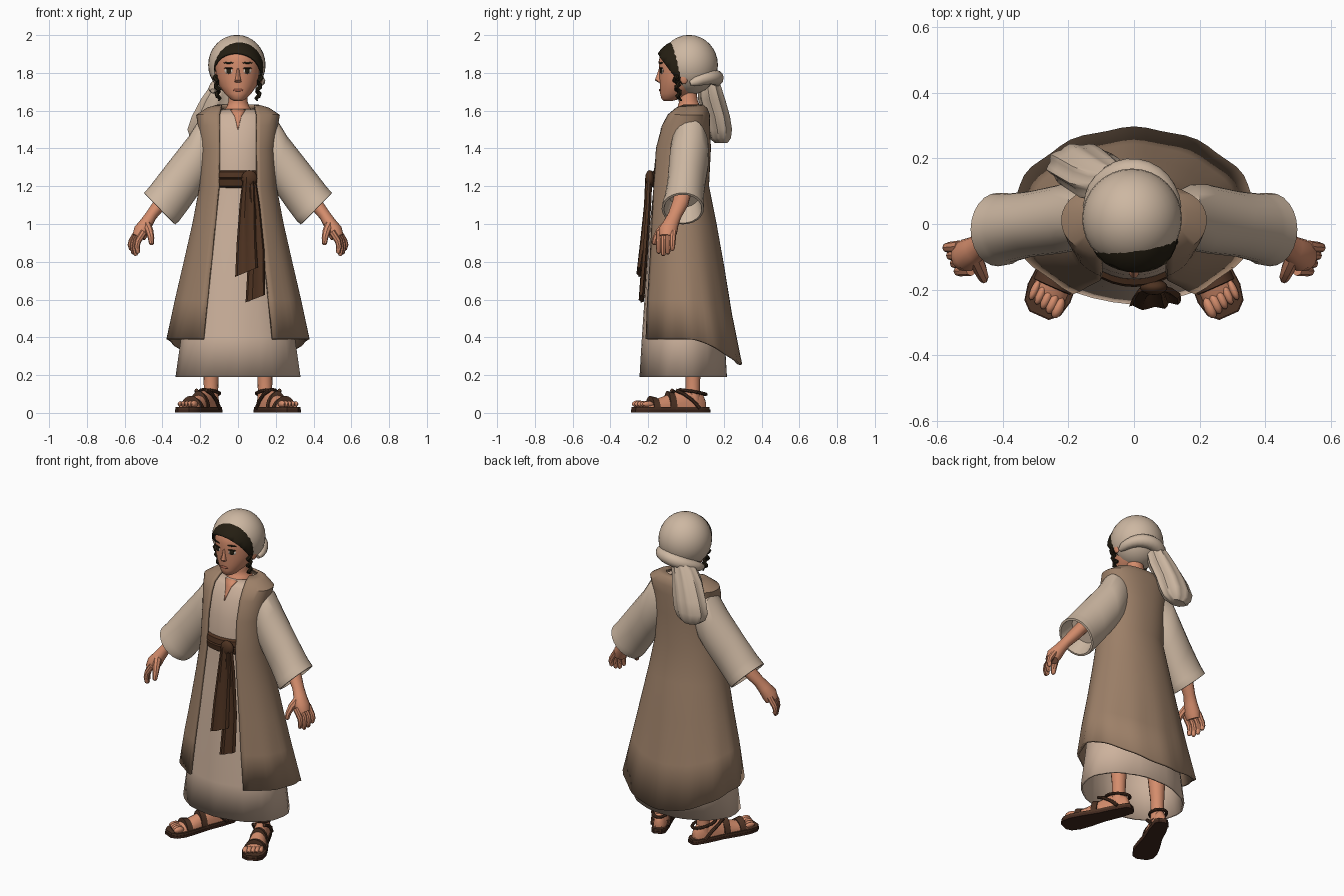
import bpy, bmesh, math
from math import sin, cos, pi, radians
from mathutils import Vector, Matrix

if "Cube" in bpy.data.objects:
    bpy.data.objects.remove(bpy.data.objects["Cube"])

def colour(name, r, g, b):
    m = bpy.data.materials.new(name)
    m.diffuse_color = (r, g, b, 1)
    m.use_nodes = True
    m.node_tree.nodes["Principled BSDF"].inputs["Base Color"].default_value = m.diffuse_color
    return m

CREAM = colour("cream cloth", .61, .475, .36)
TUNIC = colour("light tunic cloth", .61, .445, .335)
VEST = colour("tan coat cloth", .335, .215, .138)
SASH = colour("brown sash", .075, .032, .015)
SKIN = colour("skin", .66, .265, .15)
HAIR = colour("dark hair", .018, .013, .006)
LEATHER = colour("sandal leather", .075, .033, .018)
SOLE = colour("sandal sole", .05, .02, .012)
WHITE = colour("eye white", .6, .5, .42)
LIP = colour("lips", .45, .14, .085)

def finish(name, bm, mat, mirror=False, solid=0):
    bmesh.ops.recalc_face_normals(bm, faces=bm.faces[:])
    me = bpy.data.meshes.new(name)
    bm.to_mesh(me)
    bm.free()
    me.materials.append(mat)
    ob = bpy.data.objects.new(name, me)
    bpy.context.collection.objects.link(ob)
    if solid:
        md = ob.modifiers.new("thickness", 'SOLIDIFY')
        md.thickness, md.offset = solid, 0
    if mirror:
        ob.modifiers.new("mirror", 'MIRROR')
    return ob

def loft(name, rings, mat, closed=True, cap=True, M=Matrix(), **kw):
    bm = bmesh.new()
    vs = [[bm.verts.new(M @ Vector(p)) for p in r] for r in rings]
    n = len(vs[0])
    for a, b in zip(vs, vs[1:]):
        for i in range(n if closed else n - 1):
            j = (i + 1) % n
            bm.faces.new((a[i], a[j], b[j], b[i]))
    if closed and cap:
        bm.faces.new(vs[0])
        bm.faces.new(vs[-1])
    return finish(name, bm, mat, **kw)

def ell(z, rx, yf, yb, n=32, cx=0, ripple=0, k=9):
    """Level ring from its half width and its front and back."""
    out = []
    for i in range(n):
        a = 2 * pi * i / n
        f = 1 + ripple * cos(k * a)
        out.append((cx + rx * f * sin(a), (yf + yb) / 2 - (yb - yf) / 2 * f * cos(a), z))
    return out

def tube(name, pts, radii, mat, flat=1, n=10, **kw):
    pts = [Vector(p) for p in pts]
    rings = []
    for i, p in enumerate(pts):
        t = (pts[min(i + 1, len(pts) - 1)] - pts[max(i - 1, 0)]).normalized()
        u = t.cross(Vector((0, 1, 0.05))).normalized()
        v = t.cross(u)
        rings.append([p + radii[i] * (u * cos(2 * pi * j / n) * flat + v * sin(2 * pi * j / n)) for j in range(n)])
    return loft(name, rings, mat, **kw)

def ball(name, c, r, mat, rot=0, cut=None, segs=24, M=Matrix(), **kw):
    bm = bmesh.new()
    T = M @ Matrix.Translation(c) @ Matrix.Rotation(rot, 4, 'Z') @ Matrix.Diagonal((*r, 1))
    bmesh.ops.create_uvsphere(bm, u_segments=segs, v_segments=segs // 2, radius=1, matrix=T)
    if cut:
        bmesh.ops.bisect_plane(bm, geom=bm.verts[:] + bm.edges[:] + bm.faces[:],
                               plane_co=cut[0], plane_no=cut[1], clear_outer=True)
    return finish(name, bm, mat, **kw)

def at(rows, z):
    """Interpolate profile rows at height z."""
    for a, b in zip(rows, rows[1:]):
        if a[0] <= z <= b[0]:
            t = (z - a[0]) / (b[0] - a[0])
            return [p + (q - p) * t for p, q in zip(a, b)]

# Tunic with wide hem and neck slit
tunic = [(.19, .325, -.238, .213), (.4, .295, -.226, .20), (.8, .25, -.2, .165), (1.0, .21, -.185, .13),
         (1.2, .17, -.165, .095), (1.3, .165, -.162, .1), (1.4, .168, -.15, .105), (1.5, .175, -.125, .1),
         (1.57, .165, -.085, .095), (1.605, .085, -.055, .075)]
loft("tunic", [ell(*r, ripple=.012 * max(0, 1 - r[0]), k=11) for r in tunic], TUNIC, cap=False, solid=.012)
slit = [(at(tunic, z)[2] - .009, z, w) for z, w in ((1.5, .002), (1.535, .009), (1.57, .018), (1.605, .04))]
loft("neck_slit", [[(-w, y, z), (w, y, z)] for y, z, w in slit], SKIN, closed=False, solid=.004)

# Long open coat, hem dropping at the back
coat = [(.39, .368, -.24, .287, .18), (.6, .325, -.23, .235, .16), (.8, .28, -.215, .195, .14),
        (1.0, .235, -.2, .155, .12), (1.2, .197, -.183, .115, .1), (1.4, .19, -.168, .125, .098),
        (1.52, .205, -.132, .12, .098), (1.575, .215, -.1, .12, .098), (1.61, .16, -.06, .108, .09),
        (1.626, .105, -.03, .085, .085)]
rings = []
for z, rx, yf, yb, gap in coat:
    low = max(0, (.9 - z) / .51)
    p = .88 + .14 * min(1, max(0, (1.4 - z) / .6))
    a0 = math.asin((gap / rx) ** (1 / p))
    ring = []
    for i in range(49):
        a = a0 + (2 * pi - 2 * a0) * i / 48
        s, c = sin(a), cos(a)
        f = 1 + .014 * low * cos(12 * a)
        ring.append((rx * f * math.copysign(abs(s) ** p, s),
                     (yf + yb) / 2 - (yb - yf) / 2 * f * math.copysign(abs(c) ** p, c),
                     z - .135 * low * max(0, -c) ** 1.6))
    rings.append(ring)
loft("coat", rings, VEST, closed=False, solid=.014)

# Bell sleeves with turned-in cuffs: upper edge, lower edge, depth
def slope(x1, z1, x2, z2, cy, ry, n=24):
    return [((x1 + x2) / 2 + (x1 - x2) / 2 * cos(t), cy + ry * sin(t), (z1 + z2) / 2 + (z1 - z2) / 2 * cos(t))
            for t in (2 * pi * i / n for i in range(n))]

loft("sleeve", [slope(.13, 1.57, .10, 1.32, .02, .07), slope(.205, 1.555, .14, 1.25, .02, .1),
                slope(.26, 1.465, .19, 1.185, .015, .105), slope(.37, 1.325, .26, 1.085, .0, .1),
                slope(.455, 1.215, .305, 1.025, -.012, .105), slope(.47, 1.195, .312, 1.015, -.015, .11),
                slope(.498, 1.165, .332, .998, -.017, .112), slope(.49, 1.155, .342, 1.005, -.017, .1),
                slope(.42, 1.22, .3, 1.09, -.01, .08)], CREAM, mirror=True)

# Forearms, palms and fingers
tube("forearm", [(.35, -.01, 1.19), (.41, -.03, 1.11), (.46, -.06, 1.045), (.485, -.078, 1.005), (.51, -.095, .965), (.525, -.1, .93)],
     [.045, .043, .036, .041, .05, .042], SKIN, flat=.85, n=14, mirror=True)
for i in range(4):
    x, y = -.028 + .0115 * i, -.14 + .024 * i
    d = (.012, 0, .008, .028)[i]
    tube("finger", [(.525 + x, y, .96), (.557 + x, y - .003, .91), (.563 + x, y - .004, .875 + d / 2),
                    (.558 + x, y - .004, .838 + d), (.555 + x, y - .004, .832 + d)],
         [.018, .0165, .015, .012, .006], SKIN, n=8, mirror=True)
tube("thumb", [(.485, -.1, 1.0), (.468, -.14, .96), (.46, -.16, .925), (.458, -.168, .895), (.458, -.168, .889)],
     [.024, .021, .017, .013, .006], SKIN, n=8, mirror=True)

# Neck and head
tube("neck", [(0, .015, 1.57), (0, .013, 1.597), (0, .015, 1.62), (0, .012, 1.65), (0, .0, 1.74)],
     [.09, .082, .06, .05, .05], SKIN, n=20)
face = [(1.652, .022, -.118, -.07), (1.662, .042, -.13, -.03), (1.69, .07, -.137, .03), (1.73, .098, -.138, .08),
        (1.77, .113, -.141, .11), (1.81, .119, -.141, .125), (1.86, .12, -.145, .13), (1.92, .108, -.13, .12),
        (1.965, .06, -.07, .08)]
loft("head", [ell(*r) for r in face], SKIN)

def on_face(name, x, z, r, mat, lift=0):
    """Flat oval lying on the face."""
    _, rx, yf, yb = at(face, z)
    s = x / rx
    y = (yf + yb) / 2 - (yb - yf) / 2 * math.sqrt(1 - s * s)
    ball(name, (x, y - lift, z), r, mat, rot=math.atan2(s * (yb - yf) / 2, rx) * .8, segs=16, mirror=x > 0)

on_face("eye", .05, 1.81, (.023, .004, .015), WHITE)
on_face("iris", .049, 1.811, (.014, .004, .015), HAIR, .003)
on_face("upper_lash", .05, 1.825, (.025, .005, .004), HAIR, .002)
on_face("eyebrow", .05, 1.853, (.028, .004, .005), HAIR, .001)
on_face("lips", 0, 1.709, (.028, .005, .007), LIP, .001)
loft("nose", [ell(z, w, y, -.12, 12) for z, w, y in
              ((1.748, .01, -.142), (1.753, .018, -.154), (1.762, .016, -.165), (1.785, .011, -.156), (1.825, .008, -.143))], SKIN)
ball("ear", (.118, -.01, 1.775), (.012, .022, .034), SKIN, mirror=True)

# Hair under the scarf, and side curls
ball("hair", (0, -.02, 1.832), (.132, .144, .14), HAIR, segs=32,
     cut=((.03, -.155, 1.91), (-.08, -.75, -.62)), solid=.008)
tube("side_curl", [(.116 + .009 * sin(i * 1.7) - .0012 * i, -.055 + .01 * cos(i * 1.7) + .002 * i, 1.785 - .012 * i) for i in range(12)],
     [.012] * 10 + [.009, .004], HAIR, n=7, mirror=True)

# Head scarf, rolled band and hanging tail
ball("head_scarf", (-.006, .016, 1.842), (.147, .148, .154), CREAM, segs=32,
     cut=((0, -.06, 1.81), (0, -.93, -.37)), solid=.01)
band = [radians(-90 + 12 * i) for i in range(16)]
tube("scarf_band", [(-.006 + .128 * sin(a), .022 + .138 * cos(a), 1.725 + .048 * cos(a) + .02 * sin(a)) for a in band],
     [.012] + [.022 + .018 * max(0, cos(a)) for a in band[1:-1]] + [.012], CREAM, n=12)
loft("scarf_tail", [ell(z, rx, y - ry, y + ry, 36, cx, .06) for z, cx, rx, y, ry in
                    ((1.78, -.05, .035, .13, .04), (1.73, -.075, .07, .125, .06), (1.66, -.105, .088, .138, .07),
                     (1.57, -.14, .1, .165, .068), (1.5, -.16, .103, .178, .066), (1.455, -.165, .085, .182, .056),
                     (1.43, -.165, .05, .187, .034))], CREAM)

# Waist sash with knot and two hanging ends
loft("sash", [ell(z, rx, yf, .09) for z, rx, yf in
              ((1.19, .165, -.17), (1.2, .172, -.186), (1.235, .174, -.192), (1.24, .17, -.184),
               (1.245, .174, -.192), (1.275, .172, -.186), (1.285, .16, -.165))], SASH, cap=False)
ball("sash_knot", (.06, -.192, 1.24), (.042, .024, .045), SASH)

def hanging(name, rows):
    rings = []
    for z, cx, hw, y, tilt in rows:
        rings.append([(cx + hw * cos(t), y + .011 * sin(t) + .005 * cos(5 * t), z + tilt * cos(t))
                      for t in (2 * pi * i / 20 for i in range(20))])
    loft(name, rings, SASH)

hanging("sash_end_short", [(1.25, .055, .03, -.2, 0), (1.1, .05, .042, -.207, 0), (.9, .045, .052, -.228, 0), (.745, .045, .06, -.247, .025)])
hanging("sash_end_long", [(1.25, .065, .028, -.193, 0), (1.1, .082, .034, -.2, 0), (.85, .098, .043, -.217, 0), (.605, .092, .052, -.235, .02)])

# Legs and sandalled feet, turned outward
F = Matrix.Translation((.202, -.083, 0)) @ Matrix.Rotation(radians(24), 4, 'Z')
tube("leg", [(.145, .035, .06), (.143, .036, .12), (.142, .036, .2), (.14, .03, .4), (.13, .02, .8)],
     [.044, .038, .04, .055, .07], SKIN, n=16, mirror=True)
side = [(.222, .022), (.205, .04), (.13, .049), (.03, .052), (-.07, .066), (-.14, .071), (-.19, .06), (-.215, .032)]
outline = [(w, y) for y, w in side] + [(-w, y) for y, w in reversed(side)]
loft("sandal_sole", [[(x, y, z) for x, y in outline] for z in (.003, .018)], SOLE, M=F, mirror=True)
loft("sandal_footbed", [[(x * .97, y * .985, z) for x, y in outline] for z in (.018, .032)], LEATHER, M=F, mirror=True)

def arch(y, w, h, n=20, base=.025):
    return [(w * cos(t), y, base + (h - base) * max(0, sin(t))) for t in (2 * pi * i / n for i in range(n))]

foot = [(.2, .018, .07), (.185, .034, .1), (.13, .042, .13), (.07, .044, .125), (0, .047, .1), (-.08, .055, .075), (-.14, .056, .06), (-.165, .05, .048)]
loft("foot", [arch(*r) for r in foot], SKIN, M=F, mirror=True)
for i in range(5):
    ball("toe", (-.044 + .022 * i, -.17 + .0055 * i, .047), (.017 - .0012 * i, .034, .019 - .001 * i), SKIN, segs=12, M=F, mirror=True)
for y, w, h in ((-.1, .063, .086), (0, .054, .112)):
    loft("foot_strap", [arch(y + d, w + e, h + e - d * .25, base=.012) for d, e in ((.02, -.012), (.018, 0), (-.018, 0), (-.02, -.012))],
         LEATHER, M=F, mirror=True)
# Heel strap and slanted side straps
tube("heel_strap", [(.046 * sin(a), .13 - .074 * cos(a), .11 + .012 * cos(a)) for a in (2 * pi * i / 20 for i in range(21))],
     [.009] * 21, LEATHER, n=8, M=F, mirror=True)
for s in (-1, 1):
    tube("side_strap", [(s * .047, .15, .025), (s * .048, .11, .065), (s * .045, .06, .1), (s * .028, .02, .12)],
         [.01] * 4, LEATHER, n=8, M=F, mirror=True)

# Smooth cloth and skin, keeping edges sharp
for ob in bpy.context.collection.objects:
    ob.select_set(True)
    bpy.context.view_layer.objects.active = ob
bpy.ops.object.shade_smooth_by_angle(angle=radians(40))
